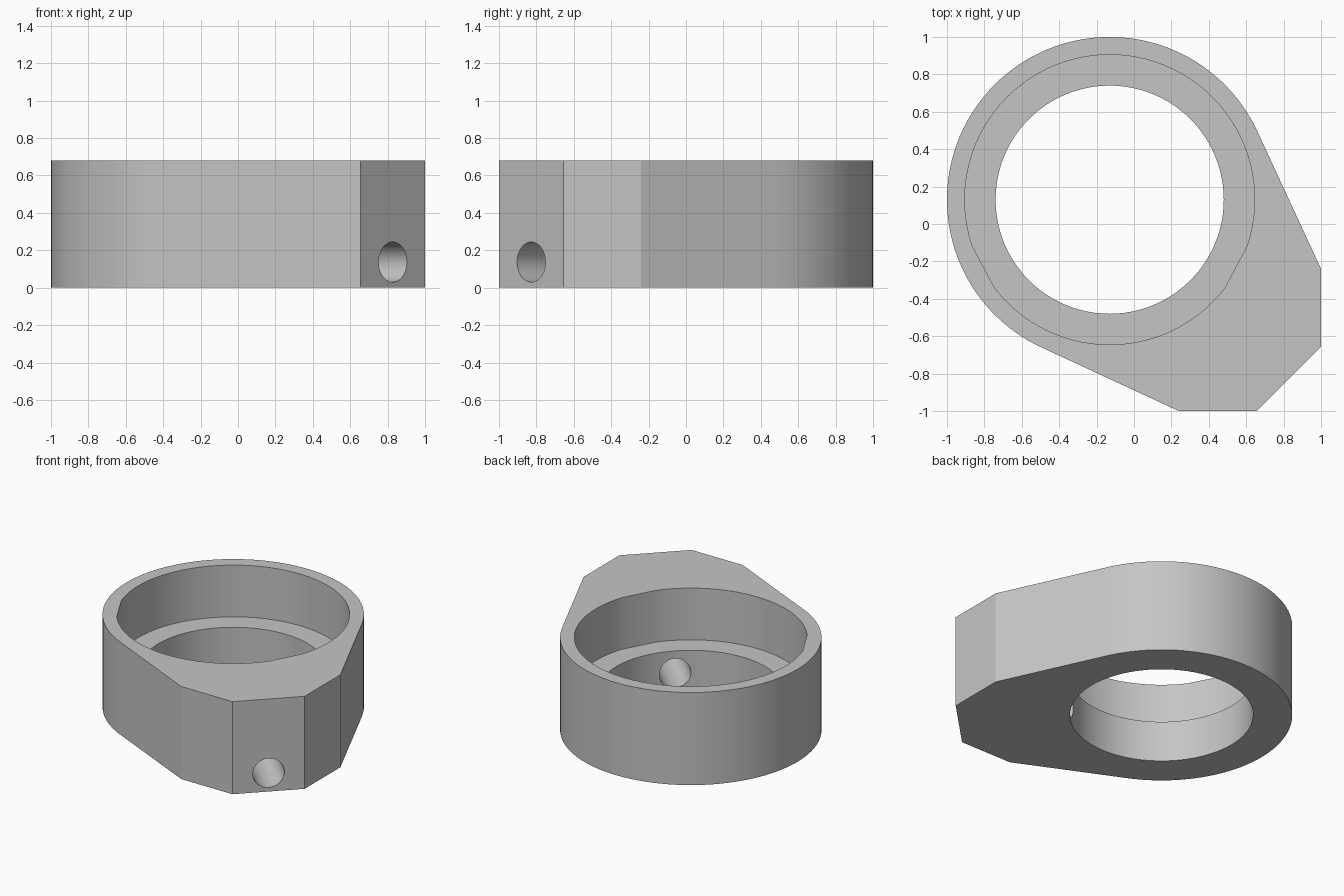
import bpy
import bmesh
from math import cos, sin, atan2, acos, hypot, radians, pi
from mathutils import Matrix, Vector

CX, CY = -0.13, 0.13
OUTER, BORE, RECESS = 0.87, 0.61, 0.775
HEIGHT, LEDGE = 0.68, 0.30
PIN_R, PIN_Z = 0.107, 0.137

if "Cube" in bpy.data.objects:
    bpy.data.objects.remove(bpy.data.objects["Cube"], do_unlink=True)

grey = bpy.data.materials.new("plain grey")
grey.use_nodes = True
colour = (0.56, 0.56, 0.56, 1)
grey.diffuse_color = colour
grey.node_tree.nodes["Principled BSDF"].inputs["Base Color"].default_value = colour


def on_circle(radius, angle):
    return CX + radius * cos(angle), CY + radius * sin(angle)


def prism(name, outline, z0, z1):
    """Extrude a counter-clockwise outline from z0 to z1."""
    bm = bmesh.new()
    base = bm.faces.new([bm.verts.new((x, y, z0)) for x, y in outline])
    top = bmesh.ops.extrude_face_region(bm, geom=[base])["geom"]
    verts = [v for v in top if isinstance(v, bmesh.types.BMVert)]
    bmesh.ops.translate(bm, verts=verts, vec=(0, 0, z1 - z0))
    bmesh.ops.recalc_face_normals(bm, faces=bm.faces)
    mesh = bpy.data.meshes.new(name)
    bm.to_mesh(mesh)
    bm.free()
    mesh.materials.append(grey)
    obj = bpy.data.objects.new(name, mesh)
    bpy.context.collection.objects.link(obj)
    return obj


def cut(body, cutter):
    mod = body.modifiers.new("cut", "BOOLEAN")
    mod.operation = "DIFFERENCE"
    mod.solver = "EXACT"
    mod.object = cutter
    bpy.context.view_layer.objects.active = body
    bpy.ops.object.modifier_apply(modifier=mod.name)
    bpy.data.objects.remove(cutter, do_unlink=True)


# Body: round ring running tangentially into a chamfered corner boss
corner = [(0.24, -1), (0.655, -1), (1, -0.655), (1, -0.24)]


def tangent_angle(point, side):
    dx, dy = point[0] - CX, point[1] - CY
    return atan2(dy, dx) + side * acos(OUTER / hypot(dx, dy))


start = tangent_angle(corner[-1], 1)
end = tangent_angle(corner[0], -1) + 2 * pi
steps = 80
arc = [on_circle(OUTER, start + (end - start) * i / steps) for i in range(steps + 1)]
body = prism("ring_body", corner + arc, 0, HEIGHT)

# Through bore
segments = 96
angles = [360 * i / segments for i in range(segments)]
cut(body, prism("bore_cutter", [on_circle(BORE, radians(a)) for a in angles], -0.1, HEIGHT + 0.1))

# Upper recess with a short flat on each side
recess = [on_circle(RECESS, radians(a)) for a in angles
          if not (199 < a < 217 or 323 < a < 341)]
cut(body, prism("recess_cutter", recess, LEDGE, HEIGHT + 0.1))

# Diagonal pin hole from the chamfer into the bore
pin = prism("pin_cutter", [(PIN_R * cos(radians(a)), PIN_R * sin(radians(a)))
                           for a in angles[::2]], 0.3, 1.6)
direction = Vector((1, -1, 0))
turn = direction.to_track_quat("Z", "Y").to_matrix().to_4x4()
pin.data.transform(Matrix.Translation((CX, CY, PIN_Z)) @ turn)
cut(body, pin)

# Smooth round walls, crisp corners
bpy.ops.object.select_all(action="DESELECT")
body.select_set(True)
bpy.context.view_layer.objects.active = body
bpy.ops.object.shade_smooth_by_angle(angle=radians(15))
